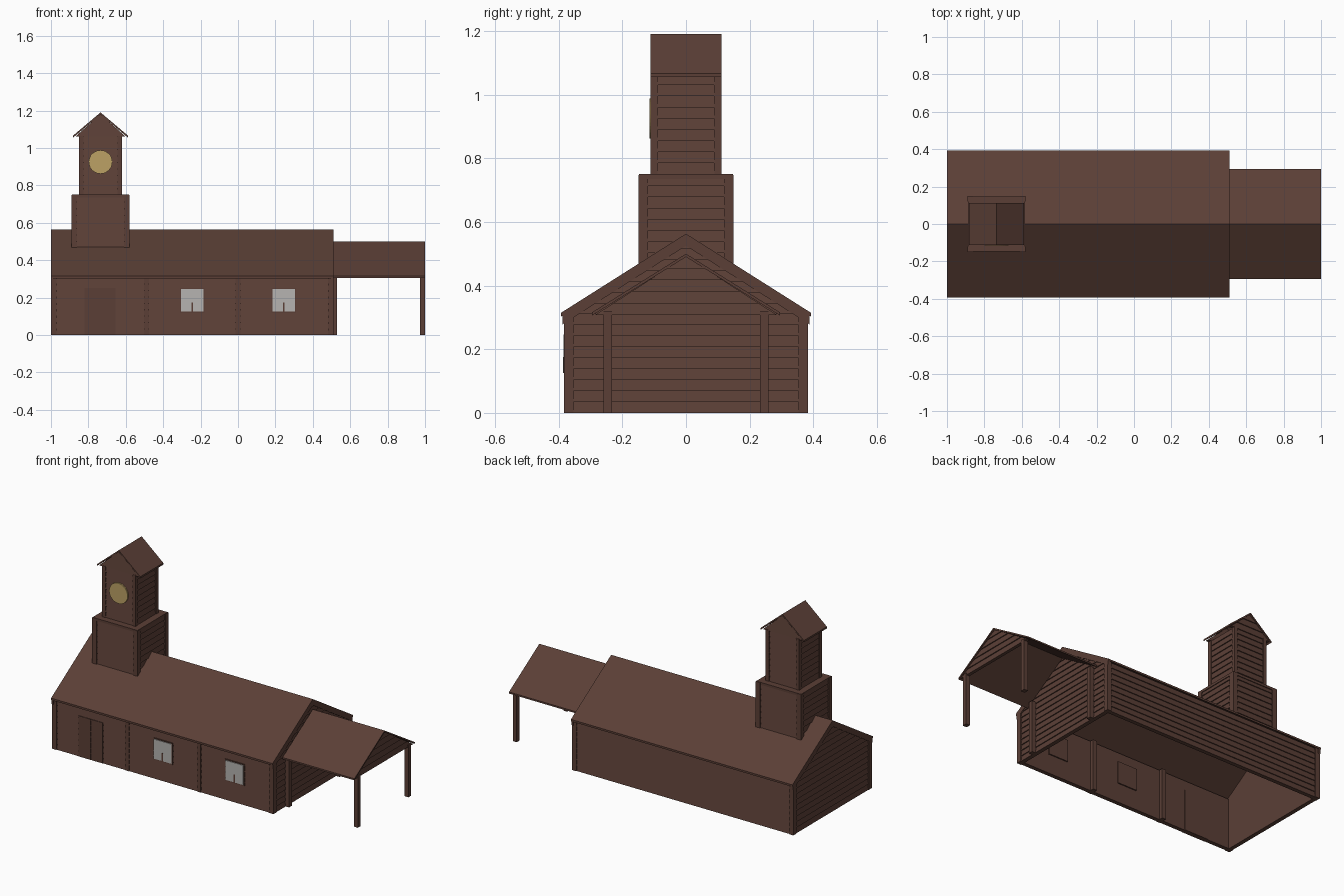
import bpy, bmesh, math
from mathutils import Matrix

if "Cube" in bpy.data.objects:
    bpy.data.objects.remove(bpy.data.objects["Cube"])


def srgb(r, g, b):
    lin = lambda c: ((c / 255 + 0.055) / 1.055) ** 2.4 if c > 10 else c / 255 / 12.92
    return (lin(r), lin(g), lin(b), 1)


def material(name, *rgb):
    m = bpy.data.materials.new(name)
    m.diffuse_color = srgb(*rgb)
    m.use_nodes = True
    m.node_tree.nodes["Principled BSDF"].inputs["Base Color"].default_value = m.diffuse_color
    return m


WOOD = material("dark_brown_wood", 91, 63, 54)
GLASS = material("pale_grey_glass", 182, 180, 177)
BRASS = material("dull_gold", 188, 161, 101)


def finish(name, bm, mat):
    bmesh.ops.recalc_face_normals(bm, faces=bm.faces)
    me = bpy.data.meshes.new(name)
    bm.to_mesh(me)
    bm.free()
    me.materials.append(mat)
    ob = bpy.data.objects.new(name, me)
    bpy.context.collection.objects.link(ob)
    return ob


def box(name, x0, x1, y0, y1, z0, z1, mat=WOOD):
    bm = bmesh.new()
    m = Matrix.Translation(((x0 + x1) / 2, (y0 + y1) / 2, (z0 + z1) / 2))
    bmesh.ops.create_cube(bm, size=1, matrix=m @ Matrix.Diagonal((x1 - x0, y1 - y0, z1 - z0, 1)))
    return finish(name, bm, mat)


def siding(name, cx, cy, angle, out, w0, w1, z0, z1, thick=0.025, lap=0.006, pitch=0.034):
    """Lapped board wall facing -y before rotation; half width goes w0 to w1."""
    n = max(2, round((z1 - z0) / pitch))
    zs = [z0 + (z1 - z0) * i / n for i in range(n + 1)]
    prof = []
    for a, b in zip(zs, zs[1:]):
        prof += [(a, out), (b, out - lap)]
    prof += [(z1, out - thick), (z0, out - thick)]
    bm = bmesh.new()
    sides = []
    for s in (-1, 1):
        sides.append([bm.verts.new((s * (w0 + (w1 - w0) * (z - z0) / (z1 - z0)), -d, z))
                      for z, d in prof])
    left, right = sides
    for i in range(len(prof)):
        j = (i + 1) % len(prof)
        bm.faces.new((left[i], left[j], right[j], right[i]))
    bm.faces.new(left)
    bm.faces.new(right)
    bm.transform(Matrix.Translation((cx, cy, 0)) @ Matrix.Rotation(angle, 4, 'Z'))
    return finish(name, bm, WOOD)


def gable_roof(name, cx, cy, angle, length, half, eave, ridge, t):
    """Thin two-slope roof, ridge along x before rotation."""
    prof = [(-half, eave), (0, ridge), (half, eave),
            (half, eave - t), (0, ridge - t), (-half, eave - t)]
    bm = bmesh.new()
    a, b = [[bm.verts.new((s * length / 2, y, z)) for y, z in prof] for s in (-1, 1)]
    for i in range(6):
        j = (i + 1) % 6
        bm.faces.new((a[i], a[j], b[j], b[i]))
    for e in (a, b):
        bm.faces.new((e[0], e[1], e[4], e[5]))
        bm.faces.new((e[1], e[2], e[3], e[4]))
    bm.transform(Matrix.Translation((cx, cy, 0)) @ Matrix.Rotation(angle, 4, 'Z'))
    return finish(name, bm, WOOD)


R = math.pi / 2

# Main hall: lapped walls, gables and roof
HX, HW = -0.245, 0.752
for name, ang in (("front", 0), ("back", 2 * R)):
    siding(f"hall_{name}_wall", HX, 0, ang, 0.379, HW, HW, 0, 0.31)
for name, ang in (("right", R), ("left", -R)):
    siding(f"hall_{name}_wall", HX, 0, ang, 0.752, 0.375, 0.375, 0, 0.31)
    siding(f"hall_{name}_gable", HX, 0, ang, 0.752, 0.375, 0.003, 0.31, 0.551)
gable_roof("hall_roof", HX, 0, 0, 1.51, 0.392, 0.315, 0.563, 0.012)
for name, x in (("left", -0.994), ("right", 0.504)):
    gable_roof(f"{name}_rake_board", x, 0, 0, 0.012, 0.388, 0.313, 0.560, 0.035)

# Hall corner posts and front wall studs
for sx, x in (("left", -1.0), ("right", 0.48)):
    for sy, y in (("front", -0.383), ("back", 0.353)):
        box(f"hall_post_{sx}_{sy}", x, x + 0.03, y, y + 0.03, 0, 0.31)
for i, x in enumerate((-0.49, 0.0)):
    box(f"front_stud_{i}", x - 0.013, x + 0.013, -0.382, -0.33, 0, 0.31)

# Double door
for s, x in (("left", -0.82), ("right", -0.737)):
    box(f"door_{s}", x, x + 0.081, -0.381, -0.35, 0, 0.25)

# Windows: pane outside, frame through the wall, glazing bars
for i, x in enumerate((-0.245, 0.245)):
    box(f"window_frame_{i}", x - 0.066, x + 0.066, -0.381, -0.347, 0.118, 0.252)
    box(f"window_pane_{i}", x - 0.06, x + 0.06, -0.385, -0.380, 0.125, 0.246, GLASS)
    box(f"window_bar_{i}", x - 0.004, x + 0.004, -0.387, -0.384, 0.125, 0.175)

# Tower: two stages with lapped walls, corner posts and cap
TX = -0.735


def tower_stage(name, hx, hy, z0, z1, p):
    for i in range(4):
        out, w = ((hy, hx), (hx, hy))[i % 2]
        siding(f"{name}_wall_{i}", TX, 0, i * R, out - 0.003, w - 0.006, w - 0.006, z0, z1,
               thick=0.02)
    for sx in (-1, 1):
        for sy in (-1, 1):
            xs = sorted((TX + sx * hx, TX + sx * (hx - p)))
            ys = sorted((sy * hy, sy * (hy - p)))
            box(f"{name}_post", *xs, *ys, z0, z1)


tower_stage("tower_base", 0.155, 0.15, 0.467, 0.748, 0.03)
box("tower_base_cap", TX - 0.153, TX + 0.153, -0.148, 0.148, 0.735, 0.75)
tower_stage("belfry", 0.114, 0.111, 0.75, 1.065, 0.022)
gable_roof("belfry_roof", TX, 0, R, 0.224, 0.147, 1.066, 1.19, 0.011)
for name, ang in (("front", 0), ("back", 2 * R)):
    siding(f"belfry_{name}_gable", TX, 0, ang, 0.109, 0.135, 0.003, 1.06, 1.178, thick=0.02)

# Clock face on the belfry
bm = bmesh.new()
bmesh.ops.create_cone(bm, cap_ends=True, segments=32, radius1=0.063, radius2=0.063, depth=0.008,
                      matrix=Matrix.Translation((TX, -0.111, 0.925)) @ Matrix.Rotation(R, 4, 'X'))
finish("clock_face", bm, BRASS)

# Porch: roof, end gable and posts
gable_roof("porch_roof", 0.755, 0, 0, 0.49, 0.295, 0.316, 0.50, 0.01)
siding("porch_gable", 0.75, 0, R, 0.246, 0.285, 0.003, 0.308, 0.49, thick=0.02)
for sx, x in (("inner", 0.503), ("outer", 0.972)):
    for sy, y in (("front", -0.26), ("back", 0.232)):
        box(f"porch_post_{sx}_{sy}", x, x + 0.027, y, y + 0.028, 0, 0.32)
